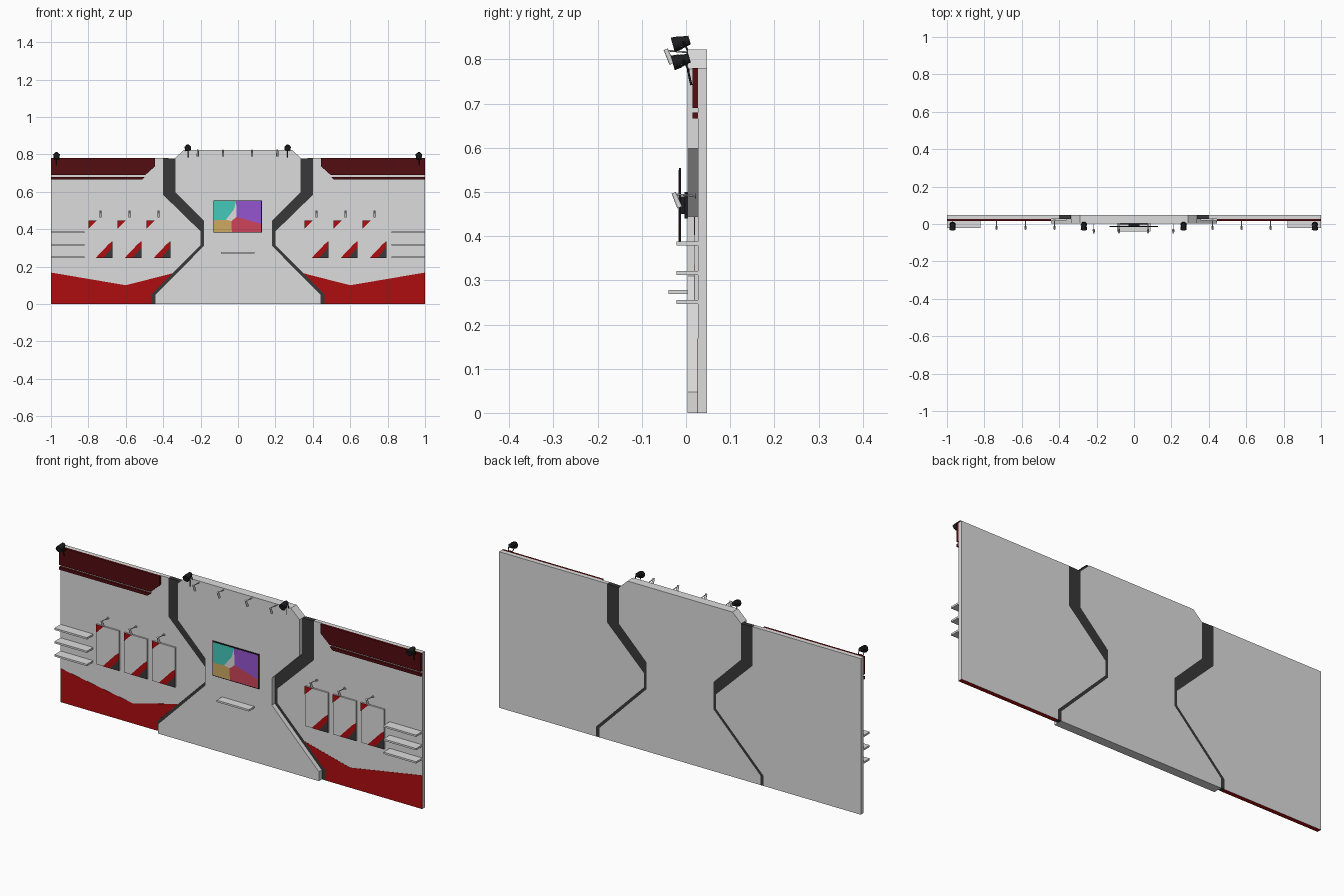
import bpy, bmesh, math
from mathutils import Vector

if "Cube" in bpy.data.objects:
    bpy.data.objects.remove(bpy.data.objects["Cube"])


def mat(name, r, g, b):
    m = bpy.data.materials.new(name)
    m.diffuse_color = (r, g, b, 1)
    m.use_nodes = True
    m.node_tree.nodes["Principled BSDF"].inputs["Base Color"].default_value = m.diffuse_color
    return m


LIGHT = mat("light_grey", .72, .72, .72)
DARK = mat("dark_grey", .04, .04, .04)
BLACK = mat("black", .012, .012, .014)
RED = mat("red", .42, .004, .005)
MAROON = mat("dark_red", .085, .004, .005)
TEAL = mat("teal", .06, .58, .49)
PURPLE = mat("purple", .30, .09, .62)
OCHRE = mat("ochre", .62, .40, .12)
CRIMSON = mat("crimson", .62, .06, .10)


def finish(name, bm, mats):
    bmesh.ops.recalc_face_normals(bm, faces=bm.faces)
    me = bpy.data.meshes.new(name)
    bm.to_mesh(me)
    bm.free()
    for m in mats:
        me.materials.append(m)
    ob = bpy.data.objects.new(name, me)
    bpy.context.collection.objects.link(ob)
    return ob


def panel(name, pts, y0, y1, m, under=None):
    """Extrude an x-z outline from y0 to y1; 'under' colours the downward floor face."""
    bm = bmesh.new()
    f = bm.faces.new([bm.verts.new((x, y0, z)) for x, z in pts])
    r = bmesh.ops.extrude_face_region(bm, geom=[f])
    vs = [v for v in r["geom"] if isinstance(v, bmesh.types.BMVert)]
    bmesh.ops.translate(bm, verts=vs, vec=(0, y1 - y0, 0))
    if under:
        for f in bm.faces:
            if all(v.co.z < 1e-4 for v in f.verts):
                f.material_index = 1
    return finish(name, bm, [m, under] if under else [m])


def box(name, x0, x1, y0, y1, z0, z1, m):
    return panel(name, [(x0, z0), (x1, z0), (x1, z1), (x0, z1)], y0, y1, m)


def rods(name, parts, m, sides=12):
    """One object from tapered cylinders (start, end, radius start, radius end)."""
    bm = bmesh.new()
    for p, q, r1, r2 in parts:
        p, q = Vector(p), Vector(q)
        d = q - p
        mtx = d.to_track_quat('Z', 'Y').to_matrix().to_4x4()
        mtx.translation = (p + q) / 2
        bmesh.ops.create_cone(bm, cap_ends=True, segments=sides, radius1=r1,
                              radius2=r2, depth=d.length, matrix=mtx)
    ob = finish(name, bm, [m])
    for f in ob.data.polygons:
        f.use_smooth = len(f.vertices) == 4
    return ob


FRONT, WALL, BACK = .003, .027, .048

# Edge profiles of the hourglass centre and the dark band around it
inner = [(.445, 0), (.445, .047), (.185, .31), (.185, .445), (.338, .598), (.338, .778)]
outer = [(.463, 0), (.463, .05), (.2, .315), (.2, .388), (.402, .585), (.402, .78)]
half = inner + [(.29, .823)]
panel("centre_panel", half + [(-x, z) for x, z in reversed(half)], FRONT, BACK, LIGHT)

for s, side in ((-1, "left"), (1, "right")):
    def sx(pts):
        return [(s * x, z) for x, z in pts]

    # Side wall, dark band, painted base and header boards
    panel(side + "_wall", sx(outer + [(1, .78), (1, 0)]), WALL, BACK, LIGHT, RED)
    panel(side + "_dark_band", sx(inner + outer[::-1]), WALL, BACK, DARK)
    panel(side + "_red_base", sx([(.463, 0), (.463, .05), (.35, .164), (.6, .1),
                                  (1, .168), (1, 0)]), WALL - .001, WALL, RED)
    panel(side + "_header", sx([(.445, .78), (.445, .735), (.495, .69), (1, .69),
                                (1, .78)]), .015, WALL, MAROON)
    panel(side + "_header_strip", sx([(.497, .68), (.512, .666), (1, .666),
                                      (1, .68)]), .015, WALL, MAROON)
    # Shelves
    for i, z in enumerate((.25, .316, .383)):
        box(f"{side}_shelf_{i}", min(s * .82, s), max(s * .82, s), -.022, WALL,
            z - .004, z + .005, LIGHT)


def picture_lamp(name, x, y, z):
    """Thin arm from the wall with a small head angled back at it."""
    rods(name, [((x, y, z - .004), (x, y - .048, z), .002, .002),
                ((x, y - .002, z - .004), (x, y + .001, z - .004), .006, .006),
                ((x, y - .05, z + .003), (x, y - .036, z - .03), .005, .006)], LIGHT)


# Posters with corner artwork, each with a lamp above
for i, c in enumerate((-.735, -.58, -.425, .42, .575, .73)):
    l, r, b, t, y = c - .064, c + .064, .246, .445, .019
    box(f"poster_{i}", l, r, y, WALL, b, t, LIGHT)
    panel(f"poster_top_corner_{i}", [(l, t), (l + .043, t), (l, t - .042)], y - .001, y, RED)
    panel(f"poster_red_band_{i}", [(l + .038, b), (r - .048, b), (r, b + .058), (r, b + .09),
                                   (r - .02, b + .074)], y - .001, y, RED)
    panel(f"poster_dark_corner_{i}", [(r - .048, b), (r, b), (r, b + .058)],
          y - .001, y, DARK)
    picture_lamp(f"poster_lamp_{i}", c, .022, .495)

for i, x in enumerate((-.215, -.08, .075, .21)):
    picture_lamp(f"top_lamp_{i}", x, .004, .82)

# Centre shelf
box("centre_shelf", -.09, .088, -.04, FRONT, .269, .278, LIGHT)

# Screen: frame, wall mount and coloured areas
box("screen_frame", -.131, .127, -.016, -.011, .381, .554, BLACK)
box("screen_mount_plate", -.075, .075, -.003, FRONT, .44, .5, BLACK)
box("screen_mount_arm", -.03, .03, -.011, -.003, .45, .49, BLACK)
L, R, B, T = -.127, .123, .385, .55
areas = [
    ("teal", TEAL, [(L, T), (-.01, T), (-.022, .505), (-.065, .45), (L, .447)]),
    ("pale", LIGHT, [(-.01, T), (-.007, .466), (-.035, .443), (-.065, .45), (-.022, .505)]),
    ("purple", PURPLE, [(-.01, T), (R, T), (R, .428), (-.007, .466)]),
    ("crimson", CRIMSON, [(-.007, .466), (R, .428), (R, B), (-.033, B), (-.035, .443)]),
    ("ochre", OCHRE, [(L, .447), (-.065, .45), (-.035, .443), (-.033, B), (L, B)]),
]
for n, m, pts in areas:
    panel("screen_area_" + n, pts, -.017, -.016, m)

# Black spotlights clamped along the top edge
for i, (x, z, y) in enumerate(((-.97, .797, .012), (-.268, .838, .004),
                               (.265, .838, .004), (.967, .797, .012))):
    rods(f"spotlight_{i}", [
        ((x, .008, z + .006), (x, -.012, z), .010, .014),
        ((x, -.012, z), (x, -.030, z - .005), .015, .017),
        ((x - .017, -.006, z + .002), (x + .017, -.006, z + .002), .002, .002),
        ((x - .016, -.006, z + .002), (x - .012, .006, z - .022), .002, .002),
        ((x + .016, -.006, z + .002), (x + .012, .006, z - .022), .002, .002),
        ((x - .013, .006, z - .022), (x + .013, .006, z - .022), .002, .002),
        ((x, .004, z - .02), (x, y, z - .055), .0025, .0025),
    ], BLACK)
